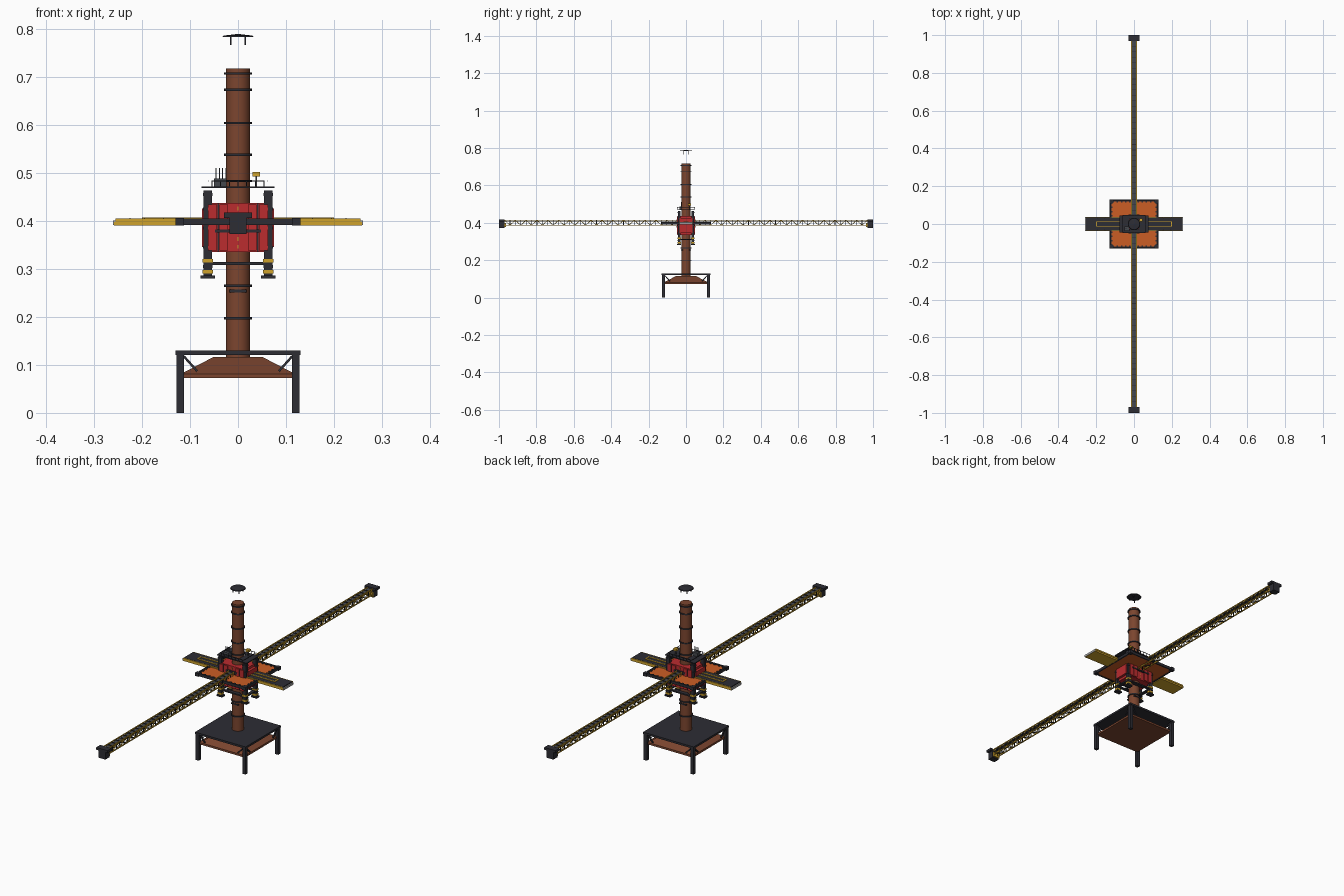
import bpy, bmesh, math
from mathutils import Vector, Matrix

default_cube = bpy.data.objects.get("Cube")
if default_cube:
    bpy.data.objects.remove(default_cube, do_unlink=True)


def material(name, red, green, blue):
    mat = bpy.data.materials.new(name)
    mat.use_nodes = True
    colour = (red, green, blue, 1)
    mat.diffuse_color = colour
    mat.node_tree.nodes["Principled BSDF"].inputs["Base Color"].default_value = colour
    return mat


rust = material("rust brown", .2, .06, .028)
red_paint = material("red paint", .5, .025, .028)
dark = material("dark steel", .026, .026, .034)
yellow = material("safety yellow", .62, .36, .025)
orange = material("orange deck", .6, .11, .018)
grey = material("walkway grey", .06, .065, .075)
pale = material("pale metal", .4, .4, .4)


class Part:
    """Collects simple solids into one named object."""

    def __init__(self, name, mat):
        self.name, self.mat, self.bm = name, mat, bmesh.new()

    def box(self, x, y, z, width, depth, height):
        matrix = Matrix.Translation((x, y, z)) @ Matrix.Diagonal((width, depth, height, 1))
        bmesh.ops.create_cube(self.bm, size=1, matrix=matrix)

    def beam(self, start, end, thick):
        a, b = Vector(start), Vector(end)
        turn = (b - a).to_track_quat('Z', 'Y').to_matrix().to_4x4()
        matrix = Matrix.Translation((a + b) / 2) @ turn
        matrix = matrix @ Matrix.Diagonal((thick, thick, (b - a).length, 1))
        bmesh.ops.create_cube(self.bm, size=1, matrix=matrix)

    def tube(self, x, y, low, high, radius, top=None, sides=32, spin=0):
        matrix = Matrix.Translation((x, y, (low + high) / 2)) @ Matrix.Rotation(spin, 4, 'Z')
        bmesh.ops.create_cone(self.bm, cap_ends=True, segments=sides, radius1=radius,
                              radius2=radius if top is None else top,
                              depth=high - low, matrix=matrix)

    def done(self, smooth=False):
        mesh = bpy.data.meshes.new(self.name)
        self.bm.to_mesh(mesh)
        self.bm.free()
        mesh.materials.append(self.mat)
        obj = bpy.data.objects.new(self.name, mesh)
        bpy.context.collection.objects.link(obj)
        if smooth:
            bpy.ops.object.select_all(action='DESELECT')
            obj.select_set(True)
            bpy.context.view_layer.objects.active = obj
            bpy.ops.object.shade_smooth_by_angle(angle=math.radians(35))


SIDES = (-1, 1)
CORNERS = [(sx, sy) for sx in SIDES for sy in SIDES]
ROOT2 = math.sqrt(2)
LEVEL = .4

# Base table, legs and diagonal braces
p = Part("base_table_top", dark)
p.box(0, 0, .125, .26, .26, .009)
p.done()
p = Part("base_legs", dark)
for sx, sy in CORNERS:
    p.box(sx * .12, sy * .12, .061, .016, .016, .122)
    p.beam((sx * .113, sy * .12, .118), (sx * .085, sy * .12, .087), .005)
    p.beam((sx * .12, sy * .113, .118), (sx * .12, sy * .085, .087), .005)
p.done()

# Flared hood under the table
p = Part("base_hood", rust)
p.box(0, 0, .077, .238, .238, .009)
p.tube(0, 0, .081, .116, .119 * ROOT2, .052 * ROOT2, 4, math.pi / 4)
p.done()

# Central column with clamp rings
p = Part("column", rust)
p.tube(0, 0, .11, .717, .025)
p.done(True)
p = Part("column_rings", dark)
for z in (.197, .265, .483, .538, .604, .673, .707):
    p.tube(0, 0, z - .0025, z + .0025, .029)
p.box(0, 0, .254, .036, .054, .006)
p.done(True)

# Rain cap above the column
p = Part("rain_cap", dark)
p.tube(0, 0, .783, .786, .033, .03)
p.tube(0, 0, .786, .789, .03, .004)
for sx, sy in CORNERS:
    p.beam((sx * .015, sy * .015, .784), (sx * .015, sy * .015, .766), .0025)
p.done()

# Red machine housing with ribbed panels
p = Part("housing", red_paint)
p.box(0, 0, .386, .126, .086, .102)
for side in SIDES:
    p.box(side * .067, 0, .386, .016, .07, .08)
    for x in (-.053, -.03, .03, .053):
        p.box(x, side * .045, .386, .018, .006, .096)
p.done()
p = Part("housing_bands", dark)
for side in SIDES:
    p.box(0, side * .046, .379, .096, .008, .006)
    p.box(0, side * .046, .412, .058, .008, .009)
    for x in (-.0415, .0415):
        p.box(x, side * .0435, .386, .003, .003, .1)
p.done()
p = Part("housing_dashes", yellow)
for side in SIDES:
    for step in range(6):
        p.box(0, side * .0435, .346 + step * .016, .003, .003, .008)
p.done()

# Corner towers with feet and hazard collars
p = Part("corner_towers", dark)
for sx, sy in CORNERS:
    x, y = sx * .063, sy * .037
    p.box(x, y, .372, .017, .014, .182)
    p.box(x, y, .283, .03, .022, .006)
    for z in (.305, .345, .385, .425, .455):
        p.box(x, y, z, .02, .017, .006)
p.done()
p = Part("tower_collars", yellow)
for sx, sy in CORNERS:
    for z in (.294, .317):
        p.box(sx * .063, sy * .037, z, .021, .018, .008)
p.done()

# Lower cross frame
p = Part("lower_frame", dark)
for side in SIDES:
    p.box(0, side * .037, .311, .144, .012, .006)
    p.box(side * .063, 0, .311, .014, .08, .006)
    p.box(0, side * .029, .311, .06, .012, .004)
p.done()

# Upper service platform with a low railing
p = Part("upper_platform", dark)
for side in SIDES:
    p.box(side * .05, 0, .47, .052, .09, .004)
    p.box(0, side * .036, .47, .05, .02, .004)
    p.box(0, side * .046, .483, .11, .002, .002)
    p.box(side * .062, 0, .483, .002, .092, .002)
    for step in range(-3, 4):
        p.box(step * .018, side * .046, .477, .002, .002, .012)
p.done()
p = Part("control_cabinet", grey)
p.box(-.037, -.025, .48, .026, .022, .016)
for step in range(4):
    p.box(-.046 + step * .007, -.025, .498, .002, .002, .024)
p.done()
p = Part("yellow_beacon", yellow)
p.box(.038, .02, .497, .016, .016, .01)
p.done()
p = Part("beacon_post", grey)
p.box(.038, .02, .482, .004, .004, .022)
p.done()

# Square orange deck with a dark rim
p = Part("orange_deck", orange)
p.box(0, 0, .397, .24, .24, .006)
p.done()
p = Part("deck_rim", dark)
for side in SIDES:
    p.box(0, side * .123, .398, .25, .006, .013)
    p.box(side * .123, 0, .398, .006, .25, .013)
    for step in range(-5, 6):
        p.box(step * .022, side * .118, .402, .008, .008, .004)
        p.box(side * .118, step * .022, .402, .008, .008, .004)
for sx, sy in CORNERS:
    p.box(sx * .121, sy * .121, .398, .018, .018, .015)
p.done()

# Cross walkway along x
p = Part("walkway_deck", dark)
p.box(0, 0, .401, .51, .068, .008)
p.done()
p = Part("walkway_edges", yellow)
for side in SIDES:
    p.box(0, side * .036, .401, .51, .004, .007)
    p.box(side * .193, 0, .394, .13, .072, .007)
    for edge in SIDES:
        p.box(side * .125, edge * .012, .406, .15, .005, .003)
    p.box(side * .198, 0, .406, .005, .024, .003)
p.done()
p = Part("walkway_ends", pale)
for sx, sy in CORNERS:
    p.box(sx * .257, 0, .396, .006, .072, .01)
    for x in (.155, .195, .225):
        p.tube(sx * x, sy * .033, .399, .407, .005, 0, 4)
p.done()

# Long lattice boom along y
START, END, BAYS = .045, .97, 32
HALF, TOP, BOTTOM = .013, LEVEL + .013, LEVEL - .013
bay = (END - START) / BAYS
p = Part("boom_lattice", yellow)
d = Part("boom_cross_bars", dark)
for side in SIDES:
    for edge in SIDES:
        x = edge * HALF
        for z in (TOP, BOTTOM):
            p.beam((x, side * START, z), (x, side * END, z), .0042)
        for i in range(BAYS):
            near, far = side * (START + i * bay), side * (START + (i + 1) * bay)
            low, high = (BOTTOM, TOP) if i % 2 else (TOP, BOTTOM)
            p.beam((x, near, low), (x, far, high), .003)
            d.beam((x, near, BOTTOM), (x, near, TOP), .003)
    for i in range(BAYS):
        near, far = side * (START + i * bay), side * (START + (i + 1) * bay)
        d.beam((-HALF, near, TOP), (HALF, near, TOP), .003)
        flip = HALF if i % 2 else -HALF
        d.beam((flip, near, BOTTOM), (-flip, far, BOTTOM), .003)
p.done()
d.done()
p = Part("boom_walkway", grey)
for side in SIDES:
    p.box(0, side * (START + END) / 2, TOP - .004, .021, END - START, .003)
p.done()

# Boom end blocks with yellow skirts
p = Part("boom_end_blocks", dark)
for side in SIDES:
    p.box(0, side * .985, .39, .036, .03, .034)
    p.box(0, side * .985, .412, .058, .03, .011)
p.done()
p = Part("boom_end_skirts", yellow)
for side in SIDES:
    p.box(0, side * .967, .388, .034, .008, .022)
p.done()
